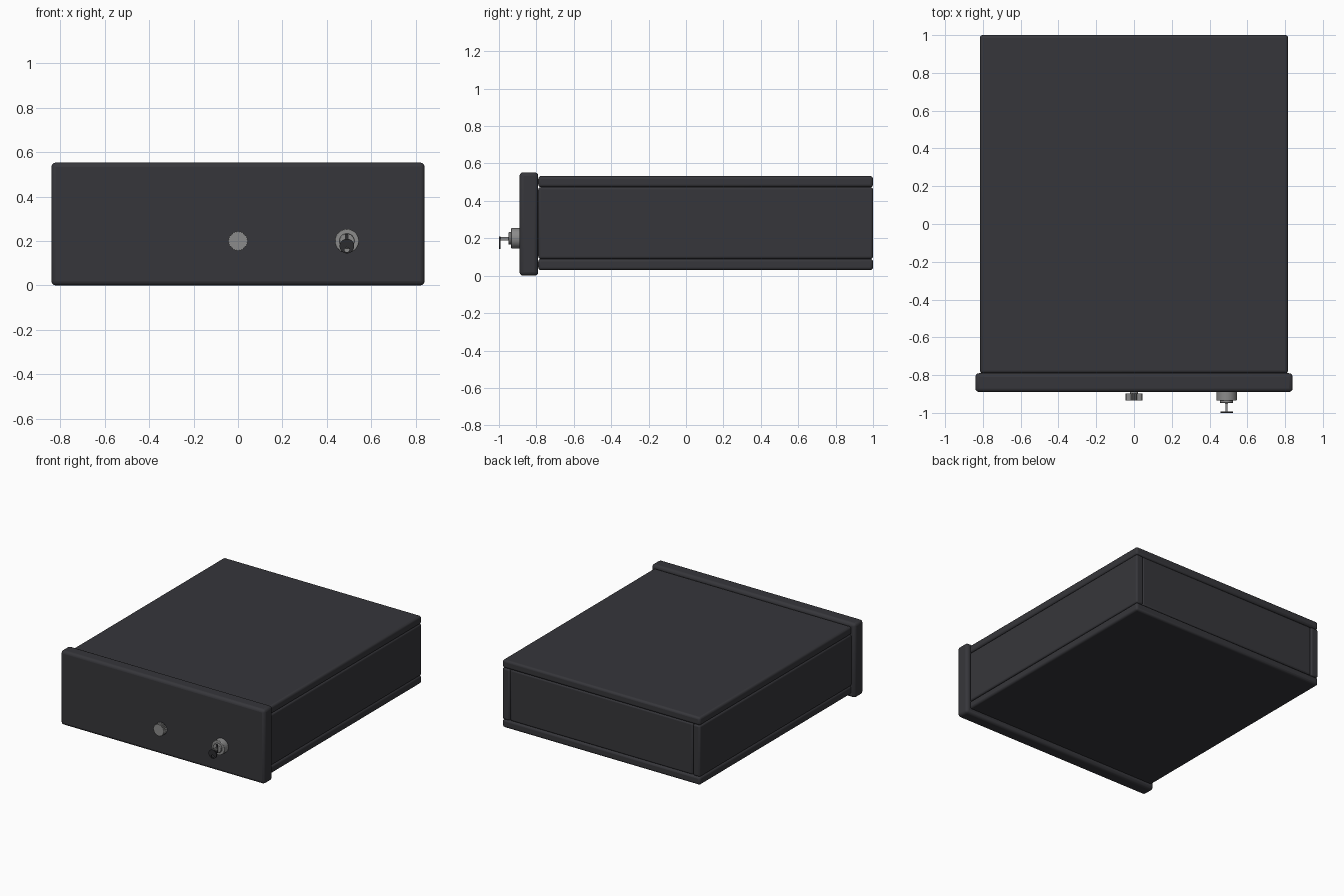
import bpy, bmesh, math
from mathutils import Matrix, Vector

cube = bpy.data.objects.get("Cube")
if cube:
    bpy.data.objects.remove(cube, do_unlink=True)


def material(name, color, metallic=0.0):
    m = bpy.data.materials.new(name)
    m.use_nodes = True
    m.diffuse_color = (*color, 1)
    m.node_tree.nodes["Principled BSDF"].inputs["Base Color"].default_value = (*color, 1)
    return m


CHARCOAL = material("charcoal", (0.037, 0.037, 0.043))
STEEL = material("steel grey", (0.26, 0.26, 0.26))
BLACK = material("key black", (0.025, 0.025, 0.028))


def finish(name, bm, mat, bevel=0.0, segments=3):
    bmesh.ops.recalc_face_normals(bm, faces=bm.faces)
    mesh = bpy.data.meshes.new(name)
    bm.to_mesh(mesh)
    bm.free()
    mesh.materials.append(mat)
    obj = bpy.data.objects.new(name, mesh)
    bpy.context.collection.objects.link(obj)
    if bevel:
        mod = obj.modifiers.new("rounded edges", "BEVEL")
        mod.width, mod.segments = bevel, segments
        mod.limit_method = "ANGLE"
    bpy.ops.object.select_all(action="DESELECT")
    obj.select_set(True)
    bpy.context.view_layer.objects.active = obj
    bpy.ops.object.shade_smooth_by_angle(angle=math.radians(35))
    return obj


def box(name, x, y, z, mat, bevel=0.0):
    """Box from (min, max) ranges on each axis."""
    bm = bmesh.new()
    bmesh.ops.create_cube(bm, size=1)
    for v in bm.verts:
        v.co = Vector([lo + (c + 0.5) * (hi - lo) for c, (lo, hi) in zip(v.co, (x, y, z))])
    return finish(name, bm, mat, bevel)


def disc(name, x, z, radius, y, mat, bevel=0.0, sides=32):
    """Cylinder lying along y."""
    bm = bmesh.new()
    place = Matrix.Translation((x, sum(y) / 2, z)) @ Matrix.Rotation(math.pi / 2, 4, "X")
    bmesh.ops.create_cone(bm, cap_ends=True, segments=sides, radius1=radius,
                          radius2=radius, depth=y[1] - y[0], matrix=place)
    return finish(name, bm, mat, bevel, 2)


# Drawer front and hollow case
FRONT, BACK, HALF, WALL = -0.79, 1.0, 0.815, 0.06
box("drawer_front", (-0.84, 0.84), (-0.89, FRONT), (0, 0.553), CHARCOAL, 0.02)
for name, low in (("bottom_panel", 0.03), ("top_panel", 0.473)):
    box(name, (-HALF, HALF), (FRONT, BACK), (low, low + WALL), CHARCOAL, 0.015)
for name, side in (("left_side", 1), ("right_side", -1)):
    box(name, sorted((side * HALF, side * (HALF - WALL))), (FRONT, BACK),
        (0.09, 0.473), CHARCOAL, 0.012)
box("back_panel", (WALL - HALF, HALF - WALL), (BACK - WALL, BACK - 0.005),
    (0.09, 0.473), CHARCOAL, 0.012)

# Knurled pull knob on a short stem
KNOB_Z = 0.2
disc("knob_stem", 0, KNOB_Z, 0.022, (-0.9, -0.885), STEEL)
bm = bmesh.new()
teeth = 24
rim = []
for i in range(teeth * 2):
    a, r = math.pi * i / teeth, (0.046, 0.041)[i % 2]
    rim.append(bm.verts.new((r * math.cos(a), -0.935, KNOB_Z + r * math.sin(a))))
cap = bm.faces.new(rim)
grown = bmesh.ops.extrude_face_region(bm, geom=[cap])["geom"]
bmesh.ops.translate(bm, vec=(0, 0.037, 0), verts=[g for g in grown if isinstance(g, bmesh.types.BMVert)])
finish("pull_knob", bm, STEEL)

# Lock barrel with keyway
LOCK_X = 0.49
disc("lock_barrel", LOCK_X, KNOB_Z, 0.054, (-0.935, -0.885), STEEL, 0.003)
disc("lock_core", LOCK_X, KNOB_Z, 0.034, (-0.948, -0.93), STEEL, 0.003)
box("keyway", (LOCK_X - 0.008, LOCK_X + 0.008), (-0.95, -0.94), (0.17, 0.232), BLACK)

# Key: shank, and a hanging bow with a hole
box("key_shank", (LOCK_X - 0.006, LOCK_X + 0.006), (-0.995, -0.945), (0.188, 0.208), STEEL)
bm = bmesh.new()
steps = 32
bow_z, hole_z, bow_r, hole_r = 0.177, 0.161, 0.033, 0.011
rings = []
for y in (-1.0, -0.992):
    for r, z in ((bow_r, bow_z), (hole_r, hole_z)):
        rings.append([bm.verts.new((LOCK_X + r * math.cos(a), y, z + r * math.sin(a)))
                      for a in (math.tau * i / steps for i in range(steps))])
outer, inner, outer_back, inner_back = rings
for a, b in ((outer, inner), (inner, inner_back), (inner_back, outer_back), (outer_back, outer)):
    for i in range(steps):
        j = (i + 1) % steps
        bm.faces.new((a[i], a[j], b[j], b[i]))
finish("key_bow", bm, BLACK)
